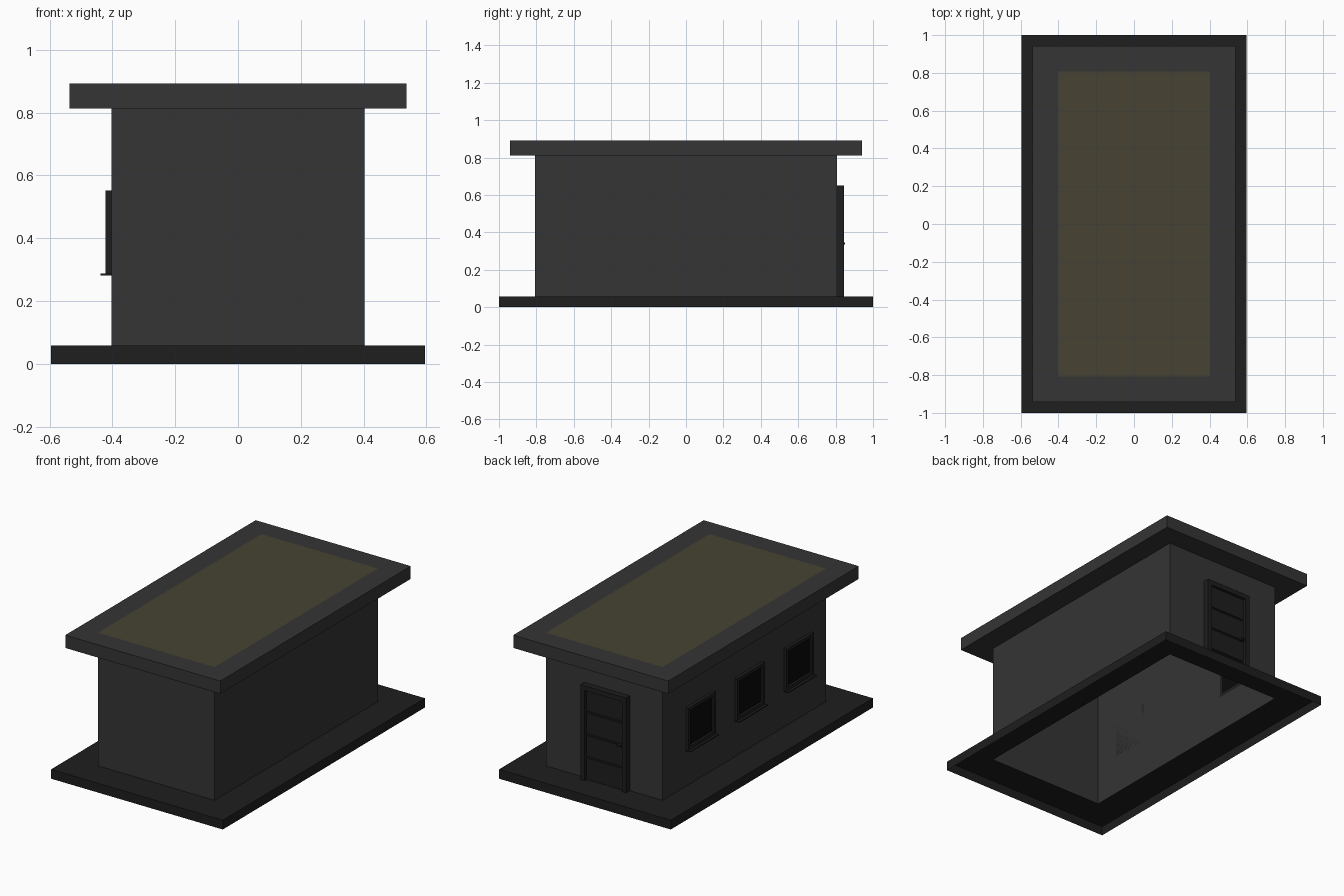
import bpy, bmesh

if "Cube" in bpy.data.objects:
    bpy.data.objects.remove(bpy.data.objects["Cube"])


def material(name, rgb):
    m = bpy.data.materials.new(name)
    m.diffuse_color = (*rgb, 1)
    m.use_nodes = True
    m.node_tree.nodes["Principled BSDF"].inputs["Base Color"].default_value = m.diffuse_color
    return m


WALL = material("wall_grey", (0.035, 0.035, 0.035))
DARK = material("dark_trim", (0.013, 0.013, 0.013))
GLASS = material("dark_glass", (0.003, 0.003, 0.003))
OLIVE = material("olive_roof", (0.063, 0.056, 0.033))


def finish(name, bm, mat):
    me = bpy.data.meshes.new(name)
    bm.to_mesh(me)
    bm.free()
    me.materials.append(mat)
    ob = bpy.data.objects.new(name, me)
    bpy.context.collection.objects.link(ob)
    return ob


def skin(name, loops, mat, cap=False):
    """Bridge a stack of rectangles given as (half x, half y, z)."""
    bm = bmesh.new()
    rings = [[bm.verts.new((sx * x, sy * y, z))
              for sx, sy in ((-1, -1), (1, -1), (1, 1), (-1, 1))]
             for x, y, z in loops]
    for a, b in zip(rings, rings[1:]):
        for i in range(4):
            j = (i + 1) % 4
            bm.faces.new((a[i], a[j], b[j], b[i]))
    if cap:
        bm.faces.new(rings[-1])
    return finish(name, bm, mat)


def boxes(name, spans, mat):
    """One object from boxes given as ((x0, x1), (y0, y1), (z0, z1))."""
    bm = bmesh.new()
    for span in spans:
        vs = bmesh.ops.create_cube(bm, size=1)["verts"]
        for v in vs:
            v.co = [lo + (c + 0.5) * (hi - lo) for c, (lo, hi) in zip(v.co, span)]
    return finish(name, bm, mat)


# Open-bottomed shell: plinth, walls, overhanging roof with olive centre
BX, BY, Z0, Z1, Z2 = 0.403, 0.808, 0.058, 0.812, 0.892
skin("plinth", [(0.595, 1, 0), (0.595, 1, Z0), (BX, BY, Z0)], DARK)
skin("walls", [(BX, BY, Z0), (BX, BY, Z1)], WALL)
roof = skin("roof", [(BX, BY, Z1), (0.537, 0.942, Z1),
                     (0.537, 0.942, Z2), (BX, BY, Z2)], WALL, cap=True)
roof.data.materials.append(OLIVE)
roof.data.polygons[-1].material_index = 1

# Door on the back wall: frame, stacked panels, handle
dx0, dx1, dtop, w = -0.177, 0.14, 0.652, 0.03
depth = (BY, 0.845)
boxes("door_frame", [((dx0, dx0 + w), depth, (Z0, dtop)),
                     ((dx1 - w, dx1), depth, (Z0, dtop)),
                     ((dx0 + w, dx1 - w), depth, (dtop - w, dtop))], DARK)
inner = (dx0 + w, dx1 - w)
step = (dtop - w - Z0) / 4
gap = 0.006
panels = [(inner, (BY, 0.818), (Z0, dtop - w))]
for i in range(4):
    panels.append((inner, (0.818, 0.826),
                   (Z0 + i * step + (gap if i else 0),
                    Z0 + (i + 1) * step - (gap if i < 3 else 0))))
boxes("door_panels", panels, DARK)
boxes("door_handle", [((-0.14, -0.115), (0.826, 0.85), (0.335, 0.347))], DARK)

# Three windows along the left wall: frame, pane, sill
for n, yc in enumerate((0.441, -0.044, -0.529), 1):
    y0, y1, z0, z1, t = yc - 0.136, yc + 0.136, 0.288, 0.551, 0.02
    dep = (-0.422, -BX)
    boxes(f"window_frame_{n}", [(dep, (y0, y0 + t), (z0, z1)),
                                (dep, (y1 - t, y1), (z0, z1)),
                                (dep, (y0 + t, y1 - t), (z0, z0 + t)),
                                (dep, (y0 + t, y1 - t), (z1 - t, z1))], DARK)
    boxes(f"window_pane_{n}", [((-0.408, -BX), (y0 + t, y1 - t), (z0 + t, z1 - t))], GLASS)
    boxes(f"window_sill_{n}", [((-0.438, -BX), (y0 - 0.005, y1 + 0.005), (0.281, z0))], DARK)
